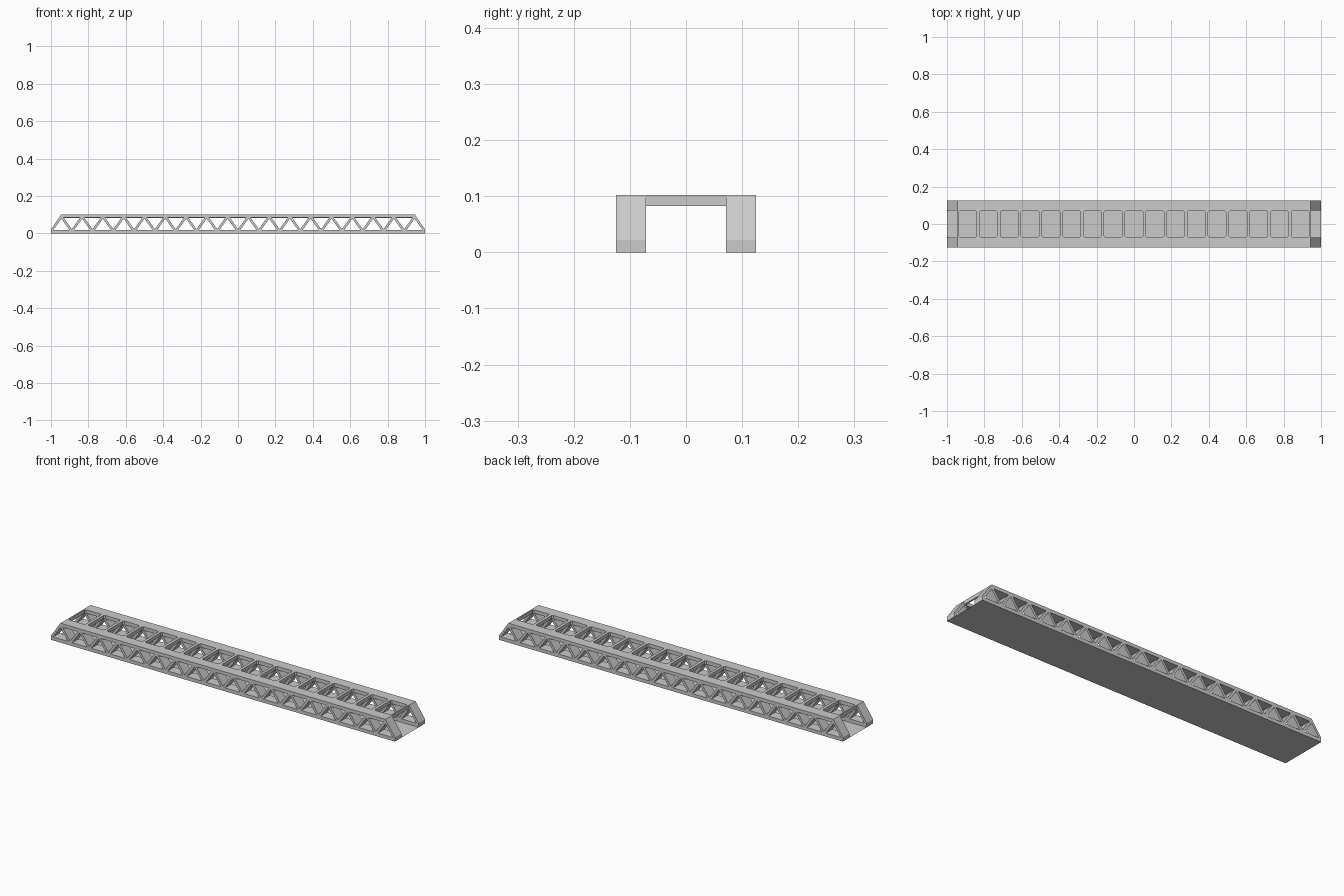
import bpy, bmesh
from mathutils import Matrix

if "Cube" in bpy.data.objects:
    bpy.data.objects.remove(bpy.data.objects["Cube"])

N = 18                      # truss panels
P = 2 / N                   # panel pitch
H = 0.102                   # overall height
Y_IN, Y_OUT = 0.071, 0.125  # inner and outer truss faces


def pierced_plate(name, outline, holes, depth, matrix):
    """Filled outline with holes, extruded by depth and placed by matrix."""
    cu = bpy.data.curves.new(name, 'CURVE')
    cu.dimensions = '2D'
    cu.fill_mode = 'BOTH'
    cu.extrude = depth / 2
    for pts in [outline] + holes:
        sp = cu.splines.new('POLY')
        sp.points.add(len(pts) - 1)
        for p, (x, y) in zip(sp.points, pts):
            p.co = (x, y, 0, 1)
        sp.use_cyclic_u = True
    tmp = bpy.data.objects.new(name + "_curve", cu)
    bpy.context.collection.objects.link(tmp)
    dg = bpy.context.evaluated_depsgraph_get()
    me = bpy.data.meshes.new_from_object(tmp.evaluated_get(dg))
    bpy.data.objects.remove(tmp)
    bm = bmesh.new()
    bm.from_mesh(me)
    bmesh.ops.transform(bm, matrix=matrix, verts=bm.verts)
    bmesh.ops.remove_doubles(bm, verts=bm.verts, dist=1e-5)
    bmesh.ops.recalc_face_normals(bm, faces=bm.faces)
    for f in bm.faces:
        f.smooth = False
    bm.to_mesh(me)
    bm.free()
    me.name = name
    ob = bpy.data.objects.new(name, me)
    bpy.context.collection.objects.link(ob)
    return ob


# Side trusses: sloped-end outline pierced by alternating triangles
top_end = 1 - P / 2
outline = [(-1, 0), (1, 0), (1, 0.022), (top_end, H), (-top_end, H), (-1, 0.022)]
half = 0.0433
holes = []
for i in range(N):
    c = -1 + P * (i + 0.5)
    holes.append([(c - half, 0.018), (c + half, 0.018), (c, 0.0788)])
for i in range(1, N):
    c = -1 + P * i
    holes.append([(c - half, 0.084), (c, 0.0232), (c + half, 0.084)])
for name, s in (("front_truss", -1), ("back_truss", 1)):
    m = (Matrix.Translation((0, s * (Y_IN + Y_OUT) / 2, 0))
         @ Matrix.Rotation(1.5707963268, 4, 'X'))
    pierced_plate(name, outline, holes, Y_OUT - Y_IN, m)

# Top bracing: cross beams with chamfered openings between them
frame = [(-top_end, -Y_IN), (top_end, -Y_IN), (top_end, Y_IN), (-top_end, Y_IN)]
hy, k = 0.0695, 0.006
openings = []
for i in range(1, N):
    a, b = -1 + P * i - 0.048, -1 + P * i + 0.048
    openings.append([(a + k, -hy), (b - k, -hy), (b, -hy + k), (b, hy - k),
                     (b - k, hy), (a + k, hy), (a, hy - k), (a, -hy + k)])
z0 = 0.083
pierced_plate("top_bracing", frame, openings, H - z0,
              Matrix.Translation((0, 0, (H + z0) / 2)))

# Deck: thin sheet along the bottom between the trusses
me = bpy.data.meshes.new("deck")
me.from_pydata([(-1, -Y_IN, 0), (1, -Y_IN, 0), (1, Y_IN, 0), (-1, Y_IN, 0)],
               [], [(0, 1, 2, 3)])
bpy.context.collection.objects.link(bpy.data.objects.new("deck", me))
